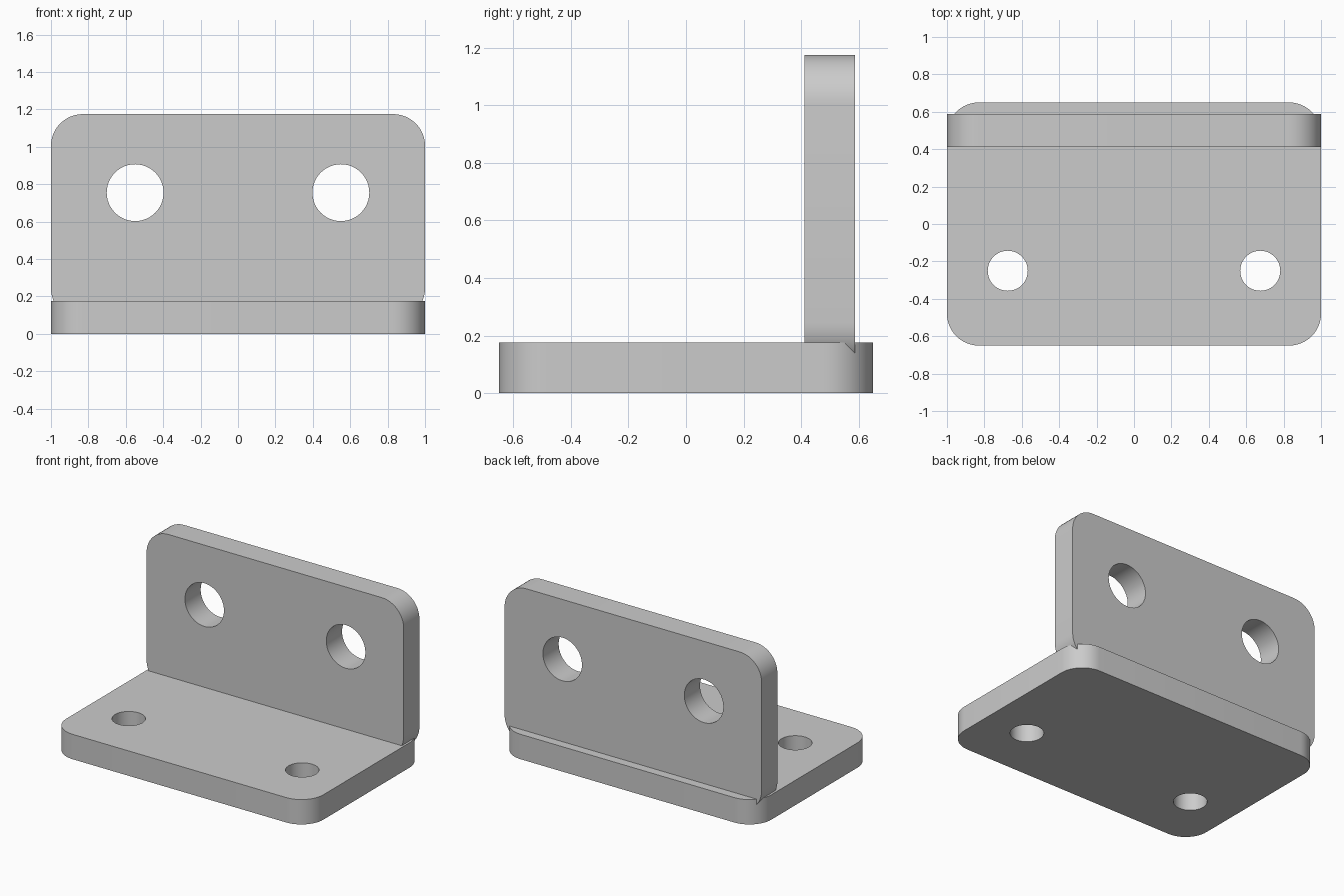
import bpy
import bmesh
from math import cos, sin, pi, radians

cube = bpy.data.objects.get("Cube")
if cube:
    bpy.data.objects.remove(cube, do_unlink=True)

THICK = 0.175
CORNER = 0.17

grey = bpy.data.materials.new("light_grey")
grey.use_nodes = True
colour = (0.6, 0.6, 0.6, 1)
grey.diffuse_color = colour
grey.node_tree.nodes["Principled BSDF"].inputs["Base Color"].default_value = colour


def arc(cx, cy, r, start, sweep, steps):
    return [(cx + r * cos(start + sweep * i / steps),
             cy + r * sin(start + sweep * i / steps)) for i in range(steps + 1)]


def rounded_rectangle(hx, hy, r):
    points = []
    for k, (sx, sy) in enumerate([(1, 1), (-1, 1), (-1, -1), (1, -1)]):
        points += arc(sx * (hx - r), sy * (hy - r), r, k * pi / 2, pi / 2, 12)
    return points


def plate(name, hx, hy, hole_x, hole_y, hole_r, location, tilt=0):
    """Rounded plate with a mirrored pair of round through holes."""
    curve = bpy.data.curves.new(name, "CURVE")
    curve.dimensions = "2D"
    curve.fill_mode = "BOTH"
    curve.extrude = THICK / 2
    loops = [rounded_rectangle(hx, hy, CORNER)]
    loops += [arc(s * hole_x, hole_y, hole_r, 0, 2 * pi, 48)[:-1] for s in (-1, 1)]
    for loop in loops:
        spline = curve.splines.new("POLY")
        spline.points.add(len(loop) - 1)
        for point, (x, y) in zip(spline.points, loop):
            point.co = (x, y, 0, 1)
        spline.use_cyclic_u = True
    obj = bpy.data.objects.new(name, curve)
    bpy.context.collection.objects.link(obj)
    obj.location = location
    obj.rotation_euler.x = tilt

    # Turn the profile into a welded solid mesh
    bpy.ops.object.select_all(action="DESELECT")
    obj.select_set(True)
    bpy.context.view_layer.objects.active = obj
    bpy.ops.object.convert(target="MESH")
    obj = bpy.context.object
    bm = bmesh.new()
    bm.from_mesh(obj.data)
    bmesh.ops.remove_doubles(bm, verts=bm.verts, dist=0.0001)
    bmesh.ops.recalc_face_normals(bm, faces=bm.faces)
    bm.to_mesh(obj.data)
    bm.free()
    obj.data.materials.clear()
    obj.data.materials.append(grey)
    bpy.ops.object.shade_smooth_by_angle(angle=radians(30))
    return obj


# Horizontal foot with two small holes near the front
plate("base_plate", 1, 0.65, 0.675, -0.25, 0.107, (0, 0, THICK / 2))

# Upright sunk into the foot, with two larger holes
plate("upright_plate", 1, 0.55, 0.55, 0.13, 0.152, (0, 0.5, 0.625), pi / 2)
